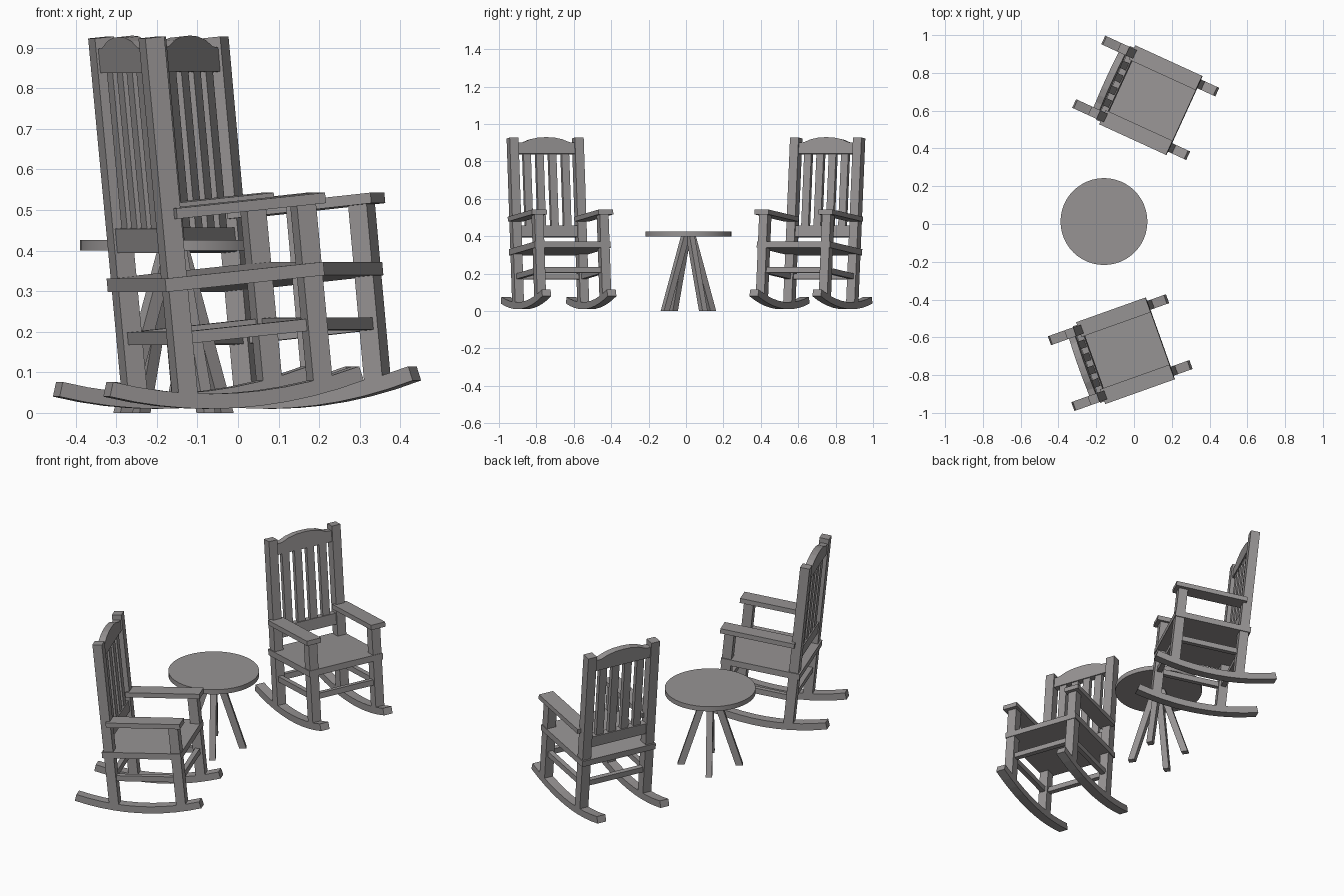
import bpy, bmesh, math
from mathutils import Matrix, Vector

if "Cube" in bpy.data.objects:
    bpy.data.objects.remove(bpy.data.objects["Cube"])

grey = bpy.data.materials.new("weathered_grey")
grey.diffuse_color = (0.31, 0.295, 0.295, 1)
grey.use_nodes = True
grey.node_tree.nodes["Principled BSDF"].inputs["Base Color"].default_value = grey.diffuse_color


def finish(name, bm, matrix):
    bmesh.ops.recalc_face_normals(bm, faces=bm.faces)
    me = bpy.data.meshes.new(name)
    bm.to_mesh(me)
    bm.free()
    me.materials.append(grey)
    ob = bpy.data.objects.new(name, me)
    bpy.context.collection.objects.link(ob)
    ob.matrix_world = matrix
    return ob


def box(name, matrix, x0, x1, y0, y1, z0, z1):
    bm = bmesh.new()
    m = Matrix.Translation(((x0 + x1) / 2, (y0 + y1) / 2, (z0 + z1) / 2)) @ \
        Matrix.Diagonal((x1 - x0, y1 - y0, z1 - z0, 1))
    bmesh.ops.create_cube(bm, size=1, matrix=m)
    return finish(name, bm, matrix)


def prism(name, matrix, points, offset):
    """Extrude a closed outline along an offset vector."""
    bm = bmesh.new()
    face = bm.faces.new([bm.verts.new(p) for p in points])
    res = bmesh.ops.extrude_face_region(bm, geom=[face], use_keep_orig=True)
    verts = [g for g in res["geom"] if isinstance(g, bmesh.types.BMVert)]
    bmesh.ops.translate(bm, verts=verts, vec=Vector(offset))
    return finish(name, bm, matrix)


def rocking_chair(x, y, angle):
    # the chair faces its local +x; the body leans back on the rockers
    base = Matrix.Translation((x, y, 0)) @ Matrix.Rotation(math.radians(angle), 4, 'Z')
    body = base @ Matrix.Rotation(math.radians(-5.7), 4, 'Y')

    # curved rocker outline
    low, high = [], []
    for i in range(11):
        u = -0.332 + 0.664 * i / 10
        z = 0.01 + 0.435 * (u + 0.069) ** 2
        n = Vector((-0.87 * (u + 0.069), 0, 1)).normalized()
        low.append(Vector((u, 0, z)))
        high.append(low[-1] + n * 0.037)
    outline = low + high[::-1]

    for s in (-1, 1):
        def span(a, b):
            return sorted((s * a, s * b))
        prism("rocker", base @ Matrix.Translation((0, span(0.16, 0.21)[0], 0)),
              outline, (0, 0.05, 0))
        box("back_post", body, -0.147, -0.097, *span(0.16, 0.21), 0.045, 0.942)
        box("front_leg", body, 0.207, 0.257, *span(0.16, 0.21), 0.035, 0.495)
        box("armrest", body, -0.115, 0.276, *span(0.147, 0.23), 0.492, 0.518)
        box("side_stretcher", body, -0.12, 0.23, *span(0.172, 0.198), 0.182, 0.212)

    # seat and cross stretchers
    box("seat", body, -0.156, 0.26, -0.215, 0.215, 0.315, 0.348)
    box("rear_stretcher", body, -0.135, -0.109, -0.17, 0.17, 0.182, 0.212)
    box("front_stretcher", body, 0.219, 0.245, -0.17, 0.17, 0.182, 0.212)

    # back: lower rail, slats and arched crest
    box("back_lower_rail", body, -0.141, -0.105, -0.165, 0.165, 0.41, 0.47)
    for i in range(4):
        v = (i - 1.5) * 0.0724
        box("back_slat", body, -0.135, -0.111, v - 0.021, v + 0.021, 0.465, 0.86)
    arch = [(0.165, 0.915), (0.13, 0.918), (0.09, 0.934), (0.045, 0.943), (0, 0.945)]
    top = arch + [(-v, z) for v, z in arch[-2::-1]]
    crest = [(0.165, 0.856)] + top + [(-0.165, 0.856)]
    prism("back_crest", body, [(-0.141, v, z) for v, z in crest], (0.036, 0, 0))


rocking_chair(0.062, 0.668, -24.6)
rocking_chair(-0.073, -0.681, 19.6)

# round side table
table = Matrix.Translation((-0.159, 0.013, 0))
bm = bmesh.new()
bmesh.ops.create_cone(bm, cap_ends=True, segments=48, radius1=0.23, radius2=0.23,
                      depth=0.026, matrix=Matrix.Translation((0, 0, 0.413)))
top = finish("table_top", bm, table)
bpy.context.view_layer.objects.active = top
top.select_set(True)
bpy.ops.object.shade_smooth_by_angle()

# four splayed legs with level feet
for k in range(4):
    m = table @ Matrix.Rotation(math.radians(32.6 + 90 * k), 4, 'Z')
    h = 0.016
    prism("table_leg", m, [(0.13, -h, 0), (0.166, -h, 0), (0.037, -h, 0.402), (0.001, -h, 0.402)],
          (0, 2 * h, 0))
